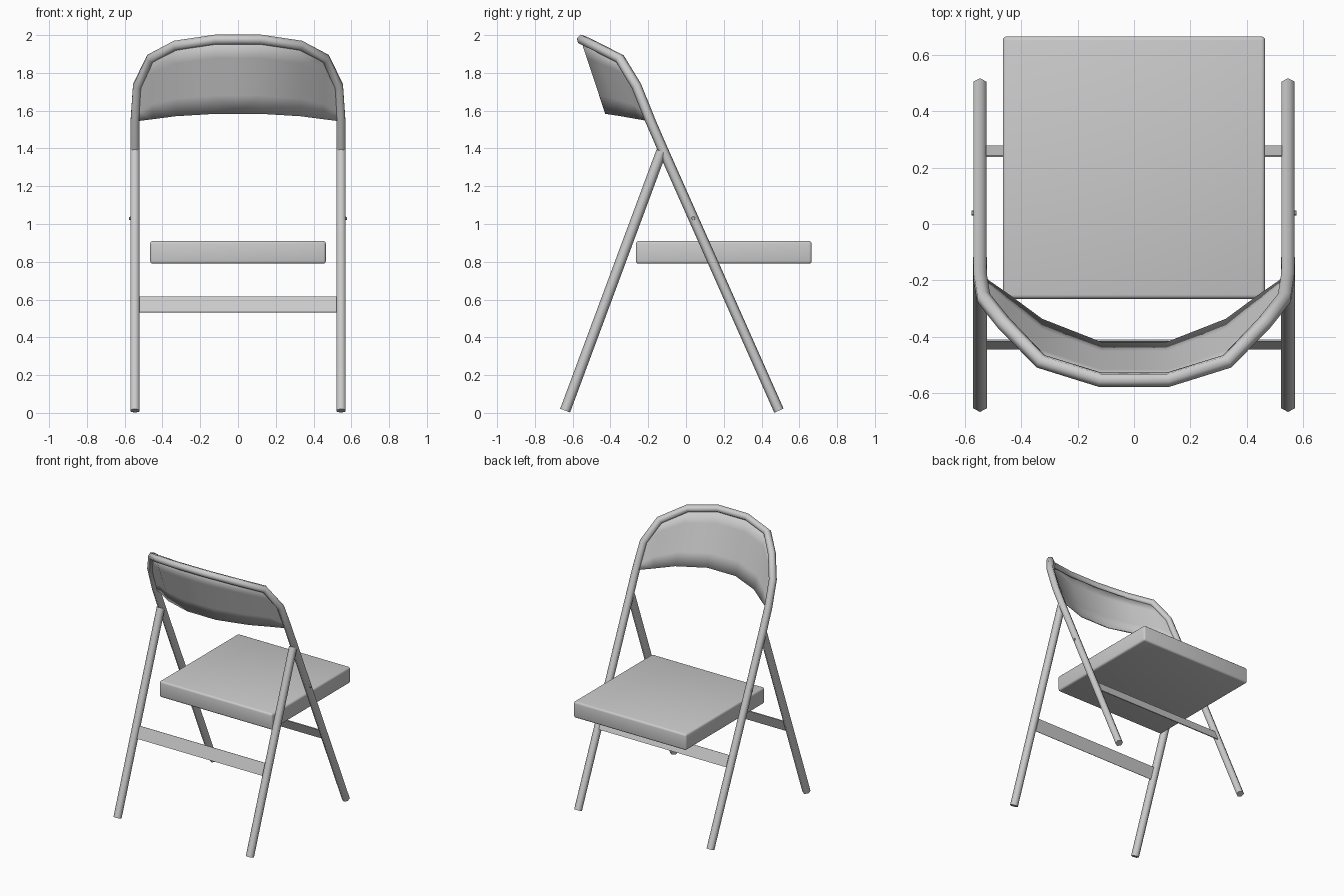
import bpy, bmesh, math
from mathutils import Vector, Matrix

cube = bpy.data.objects.get("Cube")
if cube:
    bpy.data.objects.remove(cube, do_unlink=True)

GREY = (0.6, 0.6, 0.6, 1)
grey = bpy.data.materials.new("grey_metal")
grey.use_nodes = True
grey.diffuse_color = GREY
grey.node_tree.nodes["Principled BSDF"].inputs["Base Color"].default_value = GREY


def finish(name, bm, angle=30, mirror=True):
    """Turn a bmesh into a shaded object, mirrored to the other side if asked."""
    bmesh.ops.recalc_face_normals(bm, faces=bm.faces)
    mesh = bpy.data.meshes.new(name)
    bm.to_mesh(mesh)
    bm.free()
    mesh.materials.append(grey)
    obj = bpy.data.objects.new(name, mesh)
    bpy.context.collection.objects.link(obj)
    bpy.ops.object.select_all(action='DESELECT')
    bpy.context.view_layer.objects.active = obj
    obj.select_set(True)
    bpy.ops.object.shade_smooth_by_angle(angle=math.radians(angle))
    if mirror:
        obj.modifiers.new("mirror", 'MIRROR').use_clip = True
    return obj


def tube(name, points, radius, cap_end=True):
    """Sweep a six-sided section along a path, without twisting."""
    bm = bmesh.new()
    pts = [Vector(p) for p in points]
    segs = [(b - a).normalized() for a, b in zip(pts, pts[1:])]
    tangents = [segs[0]] + [(a + b).normalized() for a, b in zip(segs, segs[1:])] + [segs[-1]]
    if not cap_end:
        tangents[-1] = Vector((-1, 0, 0))
    normal = tangents[0].cross(Vector((1, 0, 0))).normalized()
    rings, previous = [], tangents[0]
    for p, t in zip(pts, tangents):
        normal = previous.rotation_difference(t) @ normal
        side = t.cross(normal)
        previous = t
        rings.append([bm.verts.new(p + radius * (math.cos(a) * normal + math.sin(a) * side))
                      for a in (math.tau * i / 6 for i in range(6))])
    for a, b in zip(rings, rings[1:]):
        for i in range(6):
            j = (i + 1) % 6
            bm.faces.new((a[i], a[j], b[j], b[i]))
    bm.faces.new(rings[0])
    if cap_end:
        bm.faces.new(rings[-1])
    return finish(name, bm, 65)


def box(name, size, location, tilt=0.0, bevel=0.0):
    bm = bmesh.new()
    m = Matrix.Translation(location) @ Matrix.Rotation(tilt, 4, 'X') @ Matrix.Diagonal((*size, 1))
    bmesh.ops.create_cube(bm, size=1, matrix=m)
    if bevel:
        bmesh.ops.bevel(bm, geom=bm.edges[:], offset=bevel, segments=3, profile=0.5, affect='EDGES')
    return finish(name, bm, 40, mirror=False)


# Main frame: rear legs that run up into the arched back hoop
LEG_X = 0.546
hoop = [(0.545, -0.19, 1.55), (0.533, -0.262, 1.73), (0.463, -0.35, 1.875),
        (0.33, -0.487, 1.945), (0.12, -0.552, 1.976)]
tube("main_frame", [(LEG_X, 0.492, 0.012), (LEG_X, -0.125, 1.4)] + hoop + [(0, -0.552, 1.976)],
     0.027, cap_end=False)

# Front legs, meeting the main frame near the top
tube("front_legs", [(LEG_X, -0.64, 0.012), (LEG_X, -0.13, 1.385)], 0.028)

# Curved backrest sheet hanging inside the hoop
lower = [(0.53, -0.19, 1.545), (0.515, -0.205, 1.548), (0.45, -0.25, 1.556),
         (0.328, -0.34, 1.572), (0.116, -0.423, 1.585), (0, -0.423, 1.585)]
upper = hoop + [(0, -0.552, 1.976)]
bm = bmesh.new()
ROWS = 4
grid = [[bm.verts.new(Vector(u).lerp(Vector(l), r / ROWS)) for r in range(ROWS + 1)]
        for u, l in zip(upper, lower)]
for a, b in zip(grid, grid[1:]):
    for r in range(ROWS):
        bm.faces.new((a[r], a[r + 1], b[r + 1], b[r]))
bmesh.ops.remove_doubles(bm, verts=bm.verts, dist=0.001)
back = finish("backrest", bm, 50)
solid = back.modifiers.new("thickness", 'SOLIDIFY')
solid.thickness = 0.01
solid.offset = 0

# Seat pad
box("seat", (0.93, 0.93, 0.12), (0, 0.2, 0.85), bevel=0.014)

# Flat crossbars, tilted to follow the legs
box("front_crossbar", (1.05, 0.006, 0.09), (0, -0.427, 0.574), -math.atan(0.372))
box("rear_crossbar", (1.05, 0.006, 0.085), (0, 0.258, 0.574), math.atan(0.445))

# Small pivot rivets on the outside of the main frame
bm = bmesh.new()
bmesh.ops.create_cone(bm, cap_ends=True, segments=10, radius1=0.011, radius2=0.008, depth=0.012,
                      matrix=Matrix.Translation((0.57, 0.039, 1.03)) @ Matrix.Rotation(math.pi / 2, 4, 'Y'))
finish("pivot_rivets", bm)
